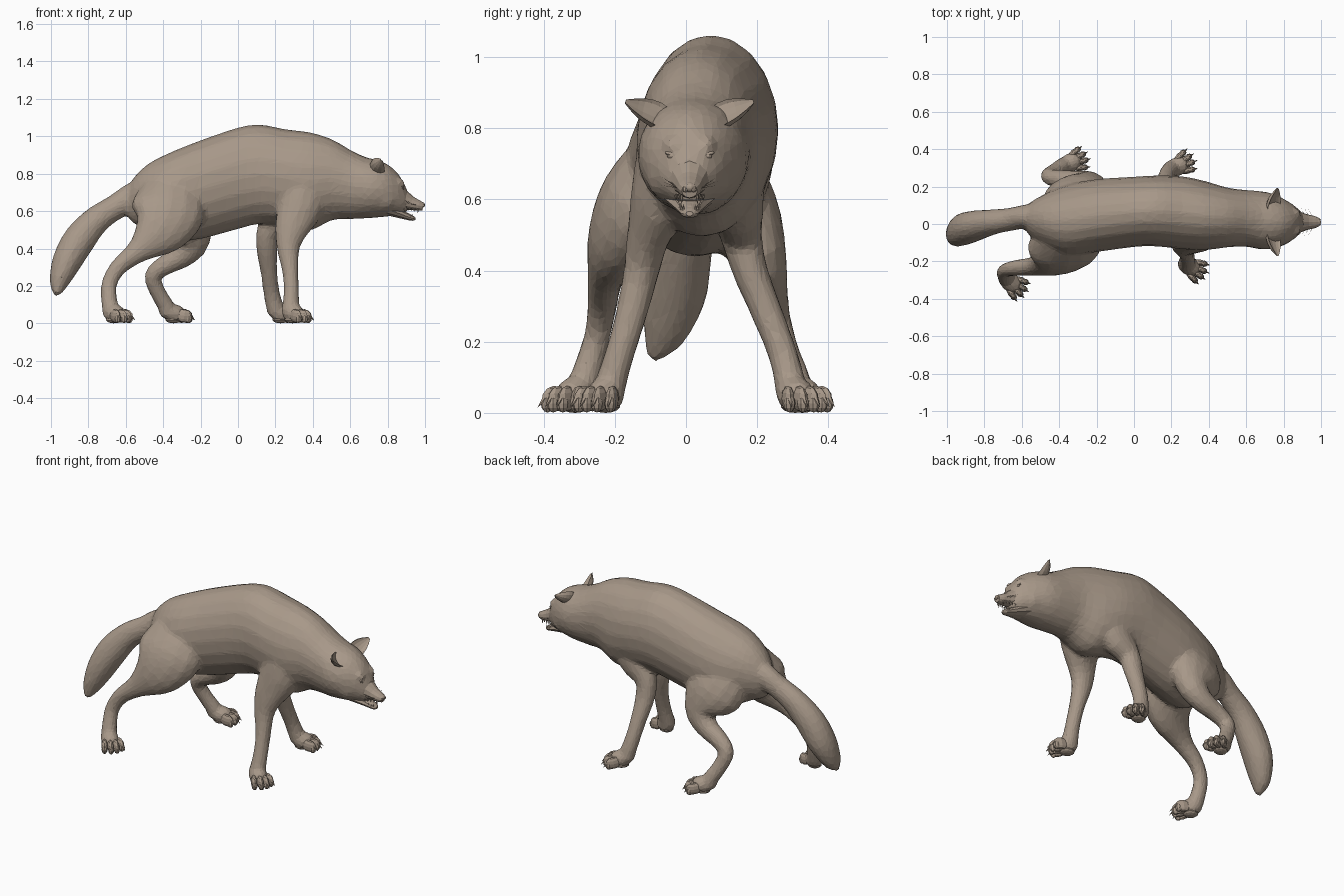
import bpy, bmesh, math
from mathutils import Vector, Matrix

fur = bpy.data.materials.new("brown_grey_fur")
fur.diffuse_color = (0.39, 0.315, 0.25, 1)


def finish(bm, name):
    bmesh.ops.recalc_face_normals(bm, faces=bm.faces[:])
    me = bpy.data.meshes.new(name)
    bm.to_mesh(me)
    bm.free()
    me.materials.append(fur)
    ob = bpy.data.objects.new(name, me)
    bpy.context.collection.objects.link(ob)
    return ob


def spline(pts, sub):
    """Catmull-Rom through stations of any dimension."""
    out = []
    for i in range(len(pts) - 1):
        a, b, c, d = (pts[max(0, min(len(pts) - 1, i + k))] for k in (-1, 0, 1, 2))
        for s in range(sub):
            t = s / sub
            out.append([0.5 * (2 * q + (r - p) * t + (2 * p - 5 * q + 4 * r - w) * t * t
                        + (3 * q - p - 3 * r + w) * t ** 3) for p, q, r, w in zip(a, b, c, d)])
    return out + [list(pts[-1])]


def loft(bm, stations, sides=14, sub=3, axis=None, ref=(0, 1, 0), cup=None):
    """Stations are x, y, z, side radius, other radius."""
    st = spline(stations, sub)
    cen = [Vector(s[:3]) for s in st]
    rings = []
    for i, s in enumerate(st):
        t = Vector(axis) if axis else cen[min(i + 1, len(st) - 1)] - cen[max(i - 1, 0)]
        t.normalize()
        side = Vector(ref)
        side = (side - t * t.dot(side)).normalized()
        up = t.cross(side)
        if cup and up.dot(Vector(cup)) < 0:
            up = -up
        ring = []
        for k in range(sides):
            a = 2 * math.pi * k / sides
            v = math.sin(a)
            if cup and v > 0:
                v *= -0.45
            ring.append(bm.verts.new(cen[i] + side * (math.cos(a) * s[3]) + up * (v * s[4])))
        rings.append(ring)
    for a, b in zip(rings, rings[1:]):
        for k in range(sides):
            n = (k + 1) % sides
            bm.faces.new((a[k], a[n], b[n], b[k]))
    bm.faces.new(rings[0])
    bm.faces.new(rings[-1])


def ball(bm, loc, scale, rot=0, pitch=0, u=10, v=7):
    m = (Matrix.Translation(loc) @ Matrix.Rotation(rot, 4, 'Z') @ Matrix.Rotation(pitch, 4, 'Y')
         @ Matrix.Diagonal((*scale, 1)))
    bmesh.ops.create_uvsphere(bm, u_segments=u, v_segments=v, radius=1, matrix=m)


def spike(bm, base, tip, r):
    base, tip = Vector(base), Vector(tip)
    d = tip - base
    m = Matrix.Translation((base + tip) / 2) @ d.to_track_quat('Z', 'Y').to_matrix().to_4x4()
    bmesh.ops.create_cone(bm, cap_ends=True, segments=6, radius1=r, radius2=0, depth=d.length, matrix=m)


PAWS = {"near_front_paw": (.297, -.226, -30), "far_front_paw": (.232, .307, 28),
        "near_hind_paw": (-.66, -.312, -38), "far_hind_paw": (-.34, .327, 22)}

# Body: torso, legs, tail and skull are lofted, then fused into one faceted skin
bm = bmesh.new()
loft(bm, [(-.60, .03, .64, .025, .05), (-.56, .025, .655, .085, .12), (-.48, .02, .675, .14, .178),
          (-.36, .02, .678, .19, .237), (-.2, .045, .715, .195, .264), (0, .065, .775, .188, .272),
          (.12, .07, .797, .19, .266), (.26, .06, .778, .195, .259), (.38, .045, .758, .185, .265),
          (.5, .035, .768, .16, .218), (.6, .03, .742, .152, .186), (.68, .02, .725, .156, .165),
          (.74, .015, .72, .148, .155), (.80, .01, .71, .125, .14), (.85, .01, .693, .095, .115),
          (.885, .01, .67, .065, .085), (.91, .01, .65, .04, .05)], sides=20, axis=(1, 0, 0))
# Front legs
loft(bm, [(.36, -.04, .78, .09, .13), (.33, -.065, .62, .09, .125), (.285, -.105, .5, .062, .09),
          (.268, -.125, .4, .051, .062), (.28, -.153, .28, .045, .044), (.285, -.188, .16, .042, .042),
          (.28, -.218, .06, .046, .05)])
loft(bm, [(.30, .12, .74, .09, .13), (.25, .14, .6, .08, .11), (.165, .155, .5, .06, .066),
          (.155, .18, .4, .05, .058), (.165, .228, .28, .045, .046), (.18, .274, .16, .042, .044),
          (.205, .298, .06, .046, .05)])
# Hind legs
loft(bm, [(-.36, -.04, .72, .11, .16), (-.375, -.13, .6, .115, .2), (-.42, -.19, .495, .088, .15),
          (-.53, -.225, .39, .053, .068), (-.635, -.235, .305, .043, .047), (-.688, -.25, .215, .037, .043),
          (-.688, -.277, .12, .042, .044), (-.675, -.30, .05, .045, .05)])
loft(bm, [(-.36, .08, .68, .11, .16), (-.30, .155, .56, .11, .18), (-.245, .205, .44, .08, .1),
          (-.30, .225, .36, .062, .066), (-.40, .24, .305, .05, .053), (-.455, .255, .25, .043, .046),
          (-.43, .28, .17, .04, .043), (-.39, .305, .10, .043, .045), (-.37, .315, .05, .045, .05)])
# Tail
loft(bm, [(-.48, .03, .70, .08, .09), (-.57, .04, .67, .066, .078), (-.66, .025, .618, .062, .068),
          (-.76, .01, .55, .069, .076), (-.85, -.01, .445, .083, .088), (-.915, -.03, .33, .087, .08),
          (-.955, -.06, .225, .064, .055), (-.968, -.085, .17, .032, .028), (-.978, -.09, .148, .012, .012)])
for s in (-1, 1):
    ball(bm, (.865, .01 + s * .045, .755), (.033, .03, .02), pitch=.7)     # brows
    ball(bm, (.78, .01 + s * .07, .67), (.07, .055, .07))                  # cheeks
for x, y, deg in PAWS.values():                                            # paw pads
    ball(bm, (x, y, .052), (.066, .054, .05), math.radians(deg))
body = finish(bm, "body")


def fuse(ob, voxel, ratio, smooth):
    m = ob.modifiers.new("fuse", 'REMESH')
    m.mode, m.voxel_size = 'VOXEL', voxel
    m = ob.modifiers.new("relax", 'SMOOTH')
    m.factor, m.iterations = 0.5, smooth
    m = ob.modifiers.new("facet", 'DECIMATE')
    m.ratio = ratio


fuse(body, .012, .12, 8)


# Paws: four toes and claws
def paw(name, x, y, deg):
    bm = bmesh.new()
    ang = math.radians(deg)
    for k in range(4):
        o = k - 1.5
        a = ang + o * .2
        f, w = Vector((math.cos(ang), math.sin(ang), 0)), Vector((-math.sin(ang), math.cos(ang), 0))
        d = Vector((math.cos(a), math.sin(a), 0))
        c = Vector((x, y, .04)) + f * (.056 - .008 * abs(o) ** 2) + w * (o * .029)
        ball(bm, c, (.044, .018, .036), a, .15, 8, 6)
        ball(bm, c + d * .024 + Vector((0, 0, -.014)), (.02, .017, .025), a, 0, 8, 6)
        spike(bm, c + d * .034, c + d * .058 + Vector((0, 0, -.025)), .008)
    ball(bm, (x - .005, y, .02), (.045, .04, .02), ang)
    finish(bm, name)


for name, place in PAWS.items():
    paw(name, *place)

# Muzzle, lower jaw and nose
bm = bmesh.new()
loft(bm, [(.83, .01, .675, .085, .075), (.88, .01, .658, .06, .058), (.925, .01, .642, .042, .038),
          (.965, .01, .63, .033, .028), (.99, .01, .624, .022, .02)], sides=12, sub=2)
finish(bm, "muzzle")
bm = bmesh.new()
loft(bm, [(.80, .01, .61, .08, .035), (.86, .01, .588, .053, .026), (.905, .01, .571, .034, .019),
          (.935, .01, .561, .024, .014), (.948, .01, .56, .01, .007)], sides=10, sub=2)
finish(bm, "lower_jaw")
bm = bmesh.new()
ball(bm, (.984, .01, .634), (.016, .02, .014))
for s in (-1, 1):
    ball(bm, (.991, .01 + s * .012, .628), (.008, .008, .008), u=8, v=6)
finish(bm, "nose")

# Teeth and tongue
bm = bmesh.new()
for s in (-1, 1):
    spike(bm, (.962, .01 + s * .022, .612), (.962, .01 + s * .022, .584), .005)
    spike(bm, (.932, .01 + s * .016, .565), (.936, .01 + s * .018, .588), .005)
    for k in range(4):
        x, y = .945 - .018 * k, .01 + s * (.027 + .004 * k)
        spike(bm, (x, y, .615), (x, y, .597), .005)
        spike(bm, (x - .02, y - s * .004, .57 + .006 * k), (x - .02, y - s * .004, .585 + .006 * k), .005)
finish(bm, "teeth")
bm = bmesh.new()
ball(bm, (.89, .01, .588), (.045, .02, .008), pitch=.3)
finish(bm, "tongue")

# Eyes with lids
for s, side in ((-1, "near"), (1, "far")):
    bm = bmesh.new()
    ball(bm, (.88, .01 + s * .05, .722), (.009, .014, .008))
    ball(bm, (.877, .01 + s * .05, .731), (.012, .02, .006), 0, .5)
    finish(bm, side + "_eye")
    # Ears, cupped towards the front
    bm = bmesh.new()
    loft(bm, [(.742, .01 + s * .05, .815, .044, .04), (.75, .01 + s * .09, .842, .046, .042),
              (.757, .01 + s * .125, .856, .038, .036), (.764, .01 + s * .155, .867, .023, .022),
              (.768, .01 + s * .179, .876, .007, .007)],
         sides=12, sub=2, ref=(.65, 0, -.75), cup=(.75, s * .2, .6))
    finish(bm, side + "_ear")

# Fine whiskers
bm = bmesh.new()
for s in (-1, 1):
    for k in range(3):
        x = .955 - .018 * k
        spike(bm, (x, .01 + s * .03, .632), (x - .03, .01 + s * .08, .64 + .012 * k), .0012)
finish(bm, "whiskers")
